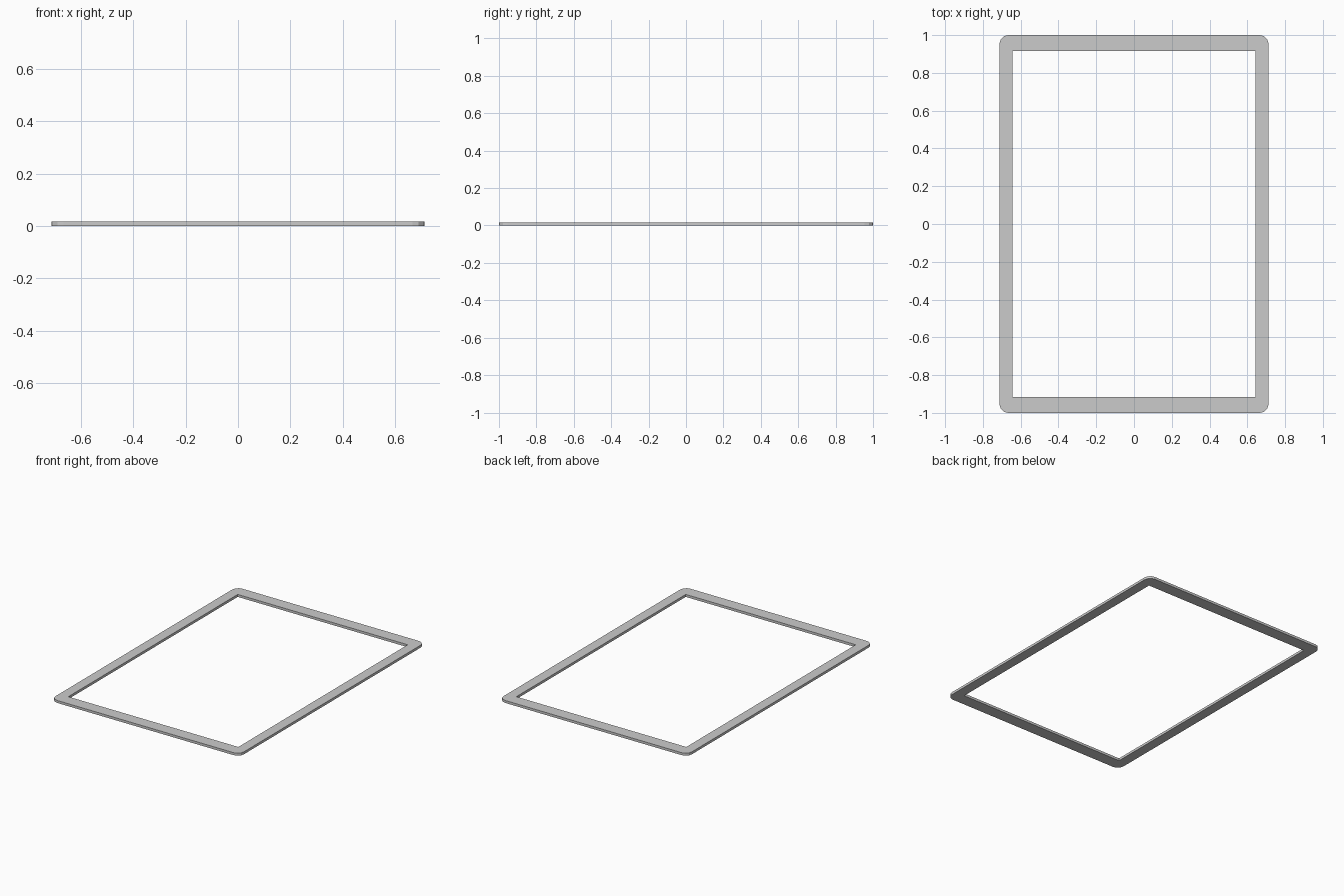
import bpy, bmesh
from math import sin, cos, radians

if "Cube" in bpy.data.objects:
    bpy.data.objects.remove(bpy.data.objects["Cube"])

W, L, H = 0.712, 1.0, 0.017      # outer half width, half length, thickness
IW, IL = 0.643, 0.915            # half size of the opening
R, SEG = 0.045, 3                # rounded outer corners

# Matching outlines: rounded outside, square inside
outer, inner = [], []
for k, (sx, sy) in enumerate([(1, 1), (-1, 1), (-1, -1), (1, -1)]):
    for i in range(SEG + 1):
        a = radians(90 * k + 90 * i / SEG)
        outer.append((sx * (W - R) + R * cos(a), sy * (L - R) + R * sin(a)))
        inner.append((sx * IW, sy * IL))

# Four loops around the frame section, joined into a closed ring
bm = bmesh.new()
loops = [[bm.verts.new((x, y, z)) for x, y in ring]
         for ring, z in ((outer, 0), (outer, H), (inner, H), (inner, 0))]
n = len(outer)
for j in range(4):
    a, b = loops[j], loops[(j + 1) % 4]
    for i in range(n):
        m = (i + 1) % n
        bm.faces.new((a[i], a[m], b[m], b[i]))
bmesh.ops.remove_doubles(bm, verts=bm.verts, dist=1e-5)
bmesh.ops.recalc_face_normals(bm, faces=bm.faces)

mesh = bpy.data.meshes.new("flat_frame")
bm.to_mesh(mesh)
bm.free()
bpy.context.collection.objects.link(bpy.data.objects.new("flat_frame", mesh))
